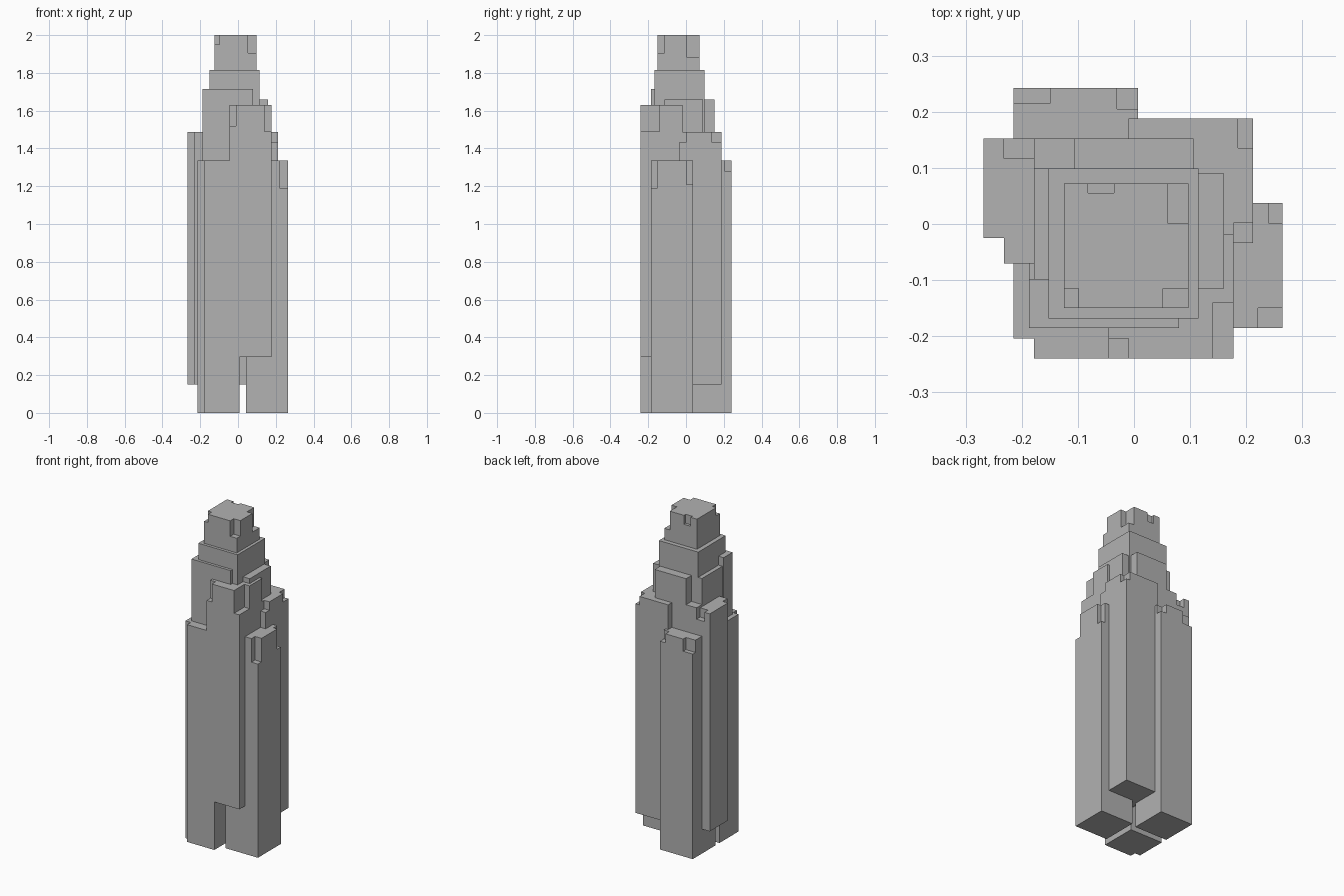
import bpy

if "Cube" in bpy.data.objects:
    bpy.data.objects.remove(bpy.data.objects["Cube"], do_unlink=True)

# One plain stone grey
stone = bpy.data.materials.new("stone_grey")
stone.use_nodes = True
GREY = (0.445, 0.445, 0.445, 1)
stone.diffuse_color = GREY
stone.node_tree.nodes["Principled BSDF"].inputs["Base Color"].default_value = GREY


def box(name, lo, hi):
    """Axis-aligned box between two corners."""
    bpy.ops.mesh.primitive_cube_add(size=1)
    ob = bpy.context.object
    ob.name = ob.data.name = name
    for v in ob.data.vertices:
        v.co = [hi[i] if v.co[i] > 0 else lo[i] for i in range(3)]
    return ob


def block(name, x, y, z, width, notches=()):
    """Tower block from its low x, y corner; each notch (x0, x1, y0, y1, floor)
    is cut out from its floor to the block's top."""
    wx, wy = width if isinstance(width, tuple) else (width, width)
    lo, hi = (x, y, z[0]), (x + wx, y + wy, z[1])
    ob = box(name, lo, hi)
    ob.data.materials.append(stone)
    for x0, x1, y0, y1, floor in notches:
        # Push the cutter past every block side it touches
        a, b = [x0, y0, floor], [x1, y1, z[1]]
        for i in range(3):
            if a[i] < lo[i] + 0.005:
                a[i] = lo[i] - 0.02
            if b[i] > hi[i] - 0.005:
                b[i] = hi[i] + 0.02
        cutter = box("notch_cutter", a, b)
        cutter.hide_render = True
        mod = ob.modifiers.new("notch", "BOOLEAN")
        mod.operation, mod.solver, mod.object = "DIFFERENCE", "EXACT", cutter
        bpy.context.view_layer.objects.active = ob
        bpy.ops.object.modifier_apply(modifier=mod.name)
        bpy.data.objects.remove(cutter, do_unlink=True)
    return ob


W, T = 0.222, 0.267   # shaft and tier widths

# Shafts standing on the ground
block("front_leg", -0.215, -0.24, (0, 1.335), W,
      [(-0.215, -0.178, -0.24, -0.204, 0)])
block("back_leg", -0.215, 0.02, (0, 1.335), W,
      [(-0.03, 0.007, 0.205, 0.242, 1.28), (-0.215, -0.15, 0.215, 0.242, 1.26)])
block("left_leg", 0.043, -0.185, (0, 1.335), W,
      [(0.221, 0.265, -0.185, -0.15, 1.19), (0.24, 0.265, 0.002, 0.037, 1.21)])

# Shafts hanging above the ground
block("front_shaft", -0.045, -0.24, (0.295, 1.63), W,
      [(-0.045, -0.01, -0.24, -0.204, 1.52), (0.141, 0.177, -0.24, -0.14, 1.49)])
block("right_shaft", -0.268, -0.07, (0.15, 1.487), W,
      [(-0.268, -0.232, -0.07, -0.025, 0.15), (-0.232, -0.046, 0.117, 0.152, 1.43)])
block("back_shaft", -0.01, -0.034, (0.15, 1.487), W,
      [(0.185, 0.212, 0.135, 0.188, 1.435), (0.177, 0.212, -0.034, 0.002, 1.435)])

# Stepped tiers, lowest first
block("lower_tier", -0.178, -0.115, (1.1, 1.66), (0.338, T),
      [(-0.178, -0.107, 0.099, 0.152, 1.5), (0.106, 0.16, 0.09, 0.152, 1.45)])
block("middle_tier", -0.187, -0.185, (1.1, 1.715), T,
      [(-0.187, -0.14, -0.098, 0.082, 1.45)])
block("upper_tier", -0.152, -0.168, (1.2, 1.815), T)

# Crown with chipped edges
block("crown", -0.125, -0.15, (1.6, 2.0), W,
      [(-0.125, -0.099, -0.15, -0.115, 1.95), (0.052, 0.097, -0.15, -0.115, 1.905),
       (0.06, 0.097, 0.002, 0.072, 1.885), (-0.082, -0.036, 0.055, 0.072, 1.945)])
